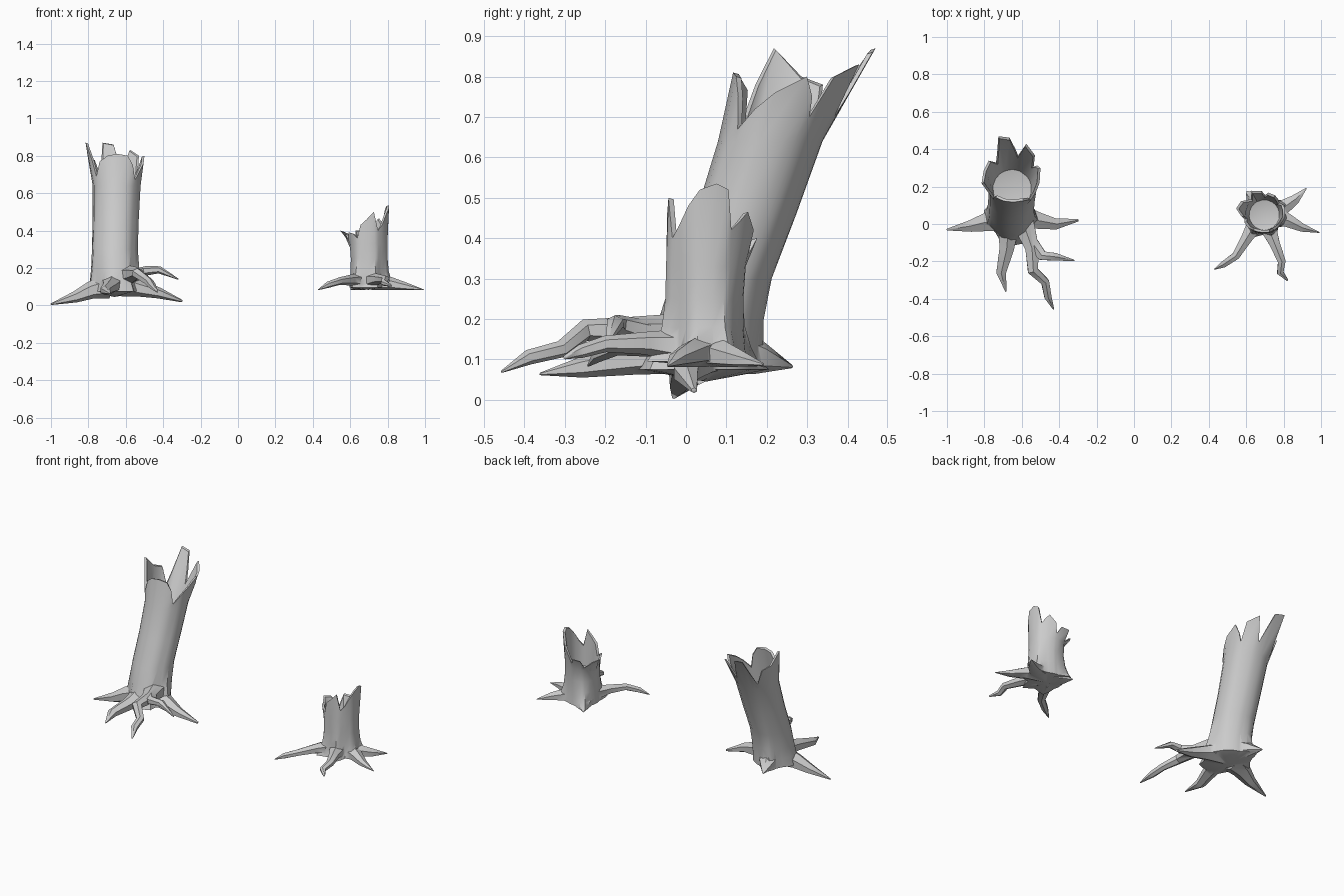
import bpy, bmesh, math
from mathutils import Vector


def lerp_profile(prof, z):
    """Centre and radius (cx, cy, r) of a trunk at height z, extrapolating at the top."""
    for a, b in zip(prof, prof[1:]):
        if z <= b[0]:
            break
    t = (z - a[0]) / (b[0] - a[0])
    cx, cy, r = (a[i] + (b[i] - a[i]) * t for i in (1, 2, 3))
    return cx, cy, r


def to_object(bm, name):
    bmesh.ops.recalc_face_normals(bm, faces=bm.faces)
    me = bpy.data.meshes.new(name)
    bm.to_mesh(me)
    bm.free()
    ob = bpy.data.objects.new(name, me)
    bpy.context.collection.objects.link(ob)
    return ob


def bridge(bm, a, b):
    n = len(a)
    for i in range(n):
        bm.faces.new((a[i], a[(i + 1) % n], b[(i + 1) % n], b[i]))


def fan(bm, ring, co):
    c = bm.verts.new(co)
    for i in range(len(ring)):
        bm.faces.new((ring[i], ring[(i + 1) % len(ring)], c))


def trunk(name, prof, rim, root_angles, floor_z, bottom_z):
    """Hollow trunk: flared rings, jagged rim (angle, z, radius), inner wall and floor."""
    bm = bmesh.new()
    rings = []
    z0 = prof[0][0]
    for z, cx, cy, r in prof:
        ring = []
        fl = 0.05 * math.exp(-(z - z0) / 0.07) + 0.006
        for deg, _, _ in rim:
            k = 0
            for ra in root_angles:
                d = (deg - ra + 180) % 360 - 180
                k = max(k, math.exp(-(d / 16) ** 2))
            rr = r - 0.006 + fl * k
            a = math.radians(deg)
            ring.append(bm.verts.new((cx + rr * math.cos(a), cy + rr * math.sin(a), z)))
        rings.append(ring)
    # splintered rim, outer then inner edge
    for inset in (0, 0.014):
        ring = []
        for deg, z, r in rim:
            cx, cy, _ = lerp_profile(prof, z)
            a = math.radians(deg)
            rr = r - inset
            ring.append(bm.verts.new((cx + rr * math.cos(a), cy + rr * math.sin(a), z - inset * 0.3)))
        rings.append(ring)
    # inner wall down to the hollow's floor
    cx, cy, r = lerp_profile(prof, floor_z)
    rings.append([bm.verts.new((cx + 0.8 * r * math.cos(math.radians(d)),
                                cy + 0.8 * r * math.sin(math.radians(d)), floor_z)) for d, _, _ in rim])
    for a, b in zip(rings, rings[1:]):
        bridge(bm, a, b)
    fan(bm, rings[-1], (cx, cy, floor_z - 0.02))
    fan(bm, rings[0], (prof[0][1], prof[0][2], bottom_z))
    return to_object(bm, name)


def root(path, min_z, sides=6):
    """Tapering, slightly flattened root along points (x, y, z, radius)."""
    bm = bmesh.new()
    pts = [Vector(p[:3]) for p in path]
    rings = []
    for i, p in enumerate(pts):
        d = (pts[min(i + 1, len(pts) - 1)] - pts[max(i - 1, 0)]).normalized()
        side = d.cross(Vector((0, 0, 1))).normalized()
        up = side.cross(d)
        ring = []
        for k in range(sides):
            a = 2 * math.pi * (k + 0.5) / sides
            co = p + path[i][3] * (side * math.cos(a) + up * 0.85 * math.sin(a))
            co.z = max(co.z, min_z + 0.0004 * k)
            ring.append(bm.verts.new(co))
        rings.append(ring)
    for a, b in zip(rings, rings[1:]):
        bridge(bm, a, b)
    fan(bm, rings[0], pts[0])
    fan(bm, rings[-1], pts[-1] + (pts[-1] - pts[-2]).normalized() * 0.004)
    return to_object(bm, "root")


def stump(name, prof, rim, roots, root_angles, floor_z, bottom_z, min_z):
    ob = trunk(name, prof, rim, root_angles, floor_z, bottom_z)
    bpy.context.view_layer.objects.active = ob
    for path in roots:
        r = root(path, min_z)
        m = ob.modifiers.new("join_root", 'BOOLEAN')
        m.operation = 'UNION'
        m.solver = 'EXACT'
        m.object = r
        bpy.ops.object.modifier_apply(modifier=m.name)
        bpy.data.objects.remove(r)
    bpy.ops.object.select_all(action='DESELECT')
    ob.select_set(True)
    bpy.ops.object.shade_smooth_by_angle(angle=math.radians(42))
    return ob


# tall leaning stump
stump(
    "tall_stump",
    [(0.075, -0.66, 0.05, 0.13), (0.13, -0.66, 0.055, 0.128), (0.2, -0.66, 0.065, 0.127),
     (0.3, -0.66, 0.09, 0.125), (0.46, -0.655, 0.15, 0.127), (0.64, -0.65, 0.21, 0.132)],
    [(-28, 0.72, 0.14), (-12, 0.76, 0.145), (14, 0.80, 0.15), (27, 0.75, 0.145), (34, 0.70, 0.135),
     (42, 0.80, 0.156), (66, 0.83, 0.17), (78, 0.70, 0.14),
     (86, 0.76, 0.155), (97, 0.86, 0.18), (114, 0.87, 0.2), (122, 0.75, 0.16), (130, 0.68, 0.138),
     (148, 0.78, 0.155), (172, 0.80, 0.16), (202, 0.87, 0.185), (212, 0.78, 0.16), (219, 0.69, 0.14),
     (230, 0.77, 0.145), (250, 0.80, 0.15), (270, 0.81, 0.15), (292, 0.80, 0.15),
     (306, 0.75, 0.145), (317, 0.67, 0.135)],
    [
        [(-0.70, 0.03, 0.10, 0.075), (-0.79, 0.01, 0.08, 0.055), (-0.87, -0.01, 0.045, 0.036), (-1.0, -0.03, 0.006, 0.005)],
        [(-0.67, 0.0, 0.12, 0.065), (-0.68, -0.13, 0.10, 0.045), (-0.71, -0.26, 0.08, 0.03), (-0.685, -0.36, 0.064, 0.004)],
        [(-0.59, 0.0, 0.16, 0.065), (-0.545, -0.13, 0.17, 0.042), (-0.54, -0.25, 0.172, 0.032),
         (-0.475, -0.31, 0.125, 0.025), (-0.46, -0.39, 0.105, 0.022), (-0.43, -0.455, 0.07, 0.004)],
        [(-0.56, -0.08, 0.16, 0.04), (-0.49, -0.17, 0.185, 0.03), (-0.42, -0.175, 0.19, 0.023), (-0.32, -0.195, 0.14, 0.004)],
        [(-0.61, 0.04, 0.11, 0.075), (-0.52, 0.02, 0.09, 0.052), (-0.42, 0.0, 0.065, 0.034), (-0.30, 0.02, 0.023, 0.008)],
        [(-0.67, 0.08, 0.13, 0.08), (-0.70, 0.18, 0.105, 0.05), (-0.73, 0.262, 0.082, 0.005)],
    ],
    [188, 262, 300, 350, 110], 0.57, 0.045, 0.0)

# short upright stump
stump(
    "short_stump",
    [(0.095, 0.695, 0.05, 0.105), (0.13, 0.695, 0.05, 0.102), (0.18, 0.695, 0.048, 0.1),
     (0.25, 0.697, 0.048, 0.1), (0.33, 0.695, 0.05, 0.104)],
    [(-42, 0.43, 0.105), (-26, 0.48, 0.11), (-10, 0.52, 0.118), (10, 0.535, 0.12), (25, 0.52, 0.12), (35, 0.42, 0.105),
     (45, 0.44, 0.112), (58, 0.465, 0.118), (78, 0.42, 0.118), (86, 0.36, 0.104),
     (95, 0.40, 0.125), (118, 0.40, 0.14), (130, 0.345, 0.107),
     (150, 0.39, 0.14), (168, 0.40, 0.15), (185, 0.38, 0.12), (193, 0.345, 0.106),
     (203, 0.39, 0.112), (222, 0.385, 0.11), (236, 0.36, 0.102),
     (248, 0.43, 0.1), (268, 0.46, 0.1), (290, 0.50, 0.104), (303, 0.40, 0.102)],
    [
        [(0.66, 0.02, 0.13, 0.055), (0.60, -0.08, 0.135, 0.034), (0.545, -0.17, 0.13, 0.024),
         (0.48, -0.215, 0.11, 0.02), (0.43, -0.242, 0.084, 0.003)],
        [(0.71, 0.0, 0.13, 0.055), (0.75, -0.1, 0.14, 0.033), (0.79, -0.2, 0.138, 0.024),
         (0.782, -0.26, 0.12, 0.02), (0.82, -0.3, 0.105, 0.006)],
        [(0.72, 0.05, 0.12, 0.055), (0.82, 0.02, 0.115, 0.042), (0.9, -0.02, 0.1, 0.025), (0.99, -0.045, 0.084, 0.003)],
        [(0.72, 0.06, 0.12, 0.055), (0.80, 0.09, 0.11, 0.045), (0.86, 0.13, 0.1, 0.03), (0.92, 0.19, 0.088, 0.004)],
        [(0.67, 0.07, 0.12, 0.06), (0.64, 0.12, 0.105, 0.045), (0.605, 0.175, 0.085, 0.004)],
    ],
    [235, 290, 345, 25, 125], 0.27, 0.083, 0.08)
